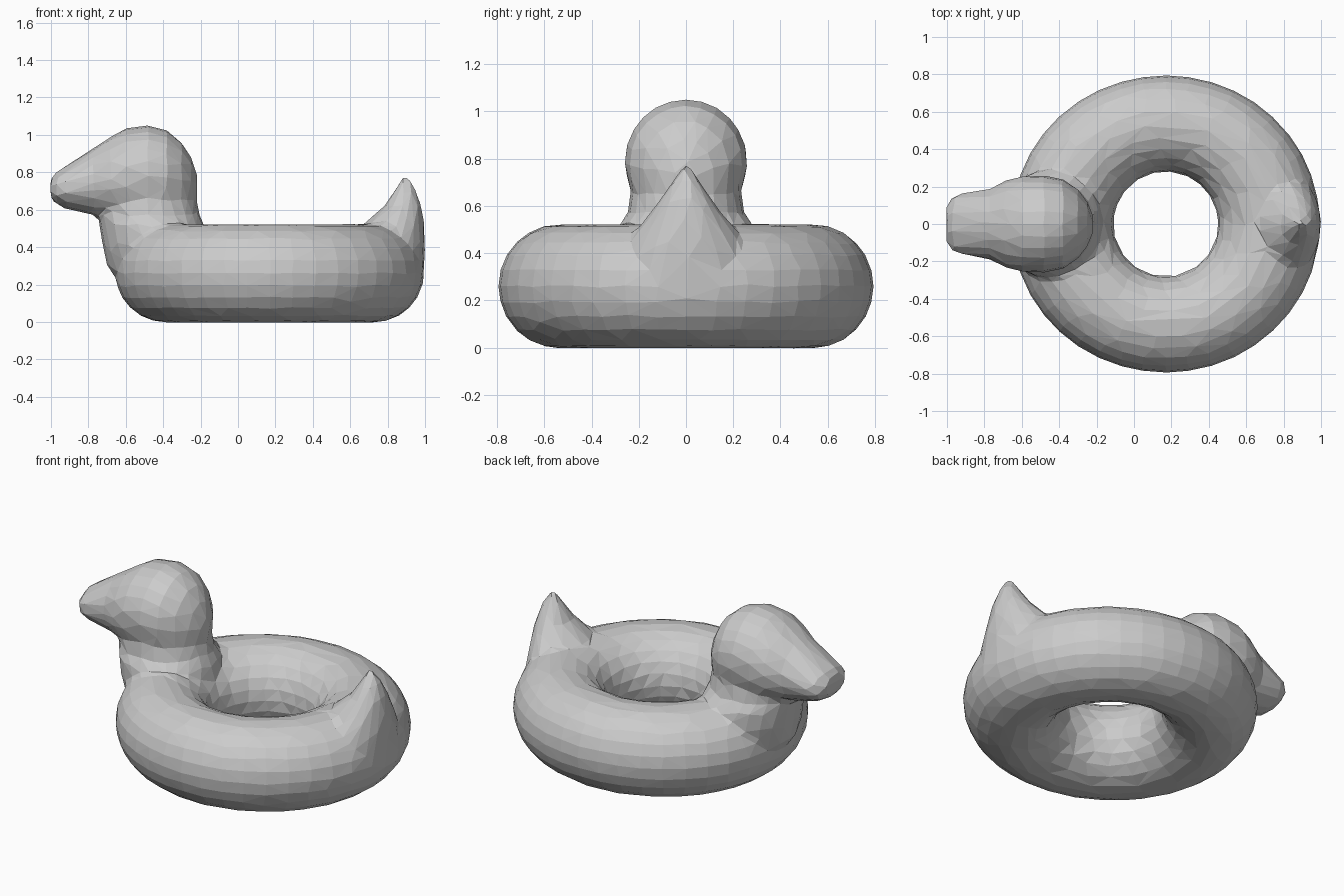
import bpy, bmesh
from math import sin, cos, tau
from mathutils import Vector

cube = bpy.data.objects.get("Cube")
if cube:
    bpy.data.objects.remove(cube)

grey = bpy.data.materials.new("pale grey vinyl")
grey.use_nodes = True
GREY = (0.6, 0.6, 0.6, 1)
grey.diffuse_color = GREY
grey.node_tree.nodes["Principled BSDF"].inputs["Base Color"].default_value = GREY


def skin(name, rings, closed=False):
    """Bridge equal point rings into one surface, capped unless closed."""
    bm = bmesh.new()
    loops = [[bm.verts.new(p) for p in ring] for ring in rings]
    pairs = list(zip(loops, loops[1:]))
    if closed:
        pairs.append((loops[-1], loops[0]))
    for a, b in pairs:
        for i in range(len(a)):
            j = (i + 1) % len(a)
            bm.faces.new((a[i], a[j], b[j], b[i]))
    if not closed:
        bm.faces.new(loops[0])
        bm.faces.new(loops[-1])
    bmesh.ops.recalc_face_normals(bm, faces=bm.faces)
    mesh = bpy.data.meshes.new(name)
    bm.to_mesh(mesh)
    bm.free()
    obj = bpy.data.objects.new(name, mesh)
    bpy.context.collection.objects.link(obj)
    return obj


def oval(centre, u, v, count=24):
    """Points of an ellipse with half axes u and v."""
    c, u, v = Vector(centre), Vector(u), Vector(v)
    return [c + u * cos(tau * i / count) + v * sin(tau * i / count)
            for i in range(count)]


def upright(sections):
    """Horizontal ovals from (z, back x, front x, half width)."""
    return [oval(((a + b) / 2, 0, z), ((b - a) / 2, 0, 0), (0, w, 0))
            for z, a, b, w in sections]


# Inflated ring, slightly longer than wide
def tube_section(angle):
    out = Vector((cos(angle), sin(angle), 0))
    inner, outer = 0.28, 0.795 + 0.03 * cos(angle) ** 2
    centre = Vector((0.17, 0, 0.26)) + out * (inner + outer) / 2
    return oval(centre, out * (outer - inner) / 2, (0, 0, 0.263))


ring = skin("swim_ring", [tube_section(tau * k / 40) for k in range(40)], True)

# Neck flowing into the chest
neck = skin("neck", upright([
    (0.16, -0.60, -0.25, 0.18), (0.30, -0.70, -0.19, 0.25),
    (0.42, -0.725, -0.165, 0.29), (0.52, -0.74, -0.18, 0.285),
    (0.57, -0.75, -0.205, 0.245), (0.64, -0.76, -0.22, 0.235),
    (0.75, -0.72, -0.22, 0.24)]))

# Head and bill, skinned from the bill tip to the nape: x, low z, high z, half width
head = skin("head", [
    oval((x, 0, (lo + hi) / 2), (0, w, 0), (0, 0, (hi - lo) / 2))
    for x, lo, hi, w in [
        (-1.005, 0.67, 0.76, 0.09), (-0.975, 0.63, 0.80, 0.145),
        (-0.92, 0.605, 0.835, 0.165), (-0.77, 0.57, 0.93, 0.19),
        (-0.68, 0.55, 0.99, 0.235), (-0.60, 0.53, 1.035, 0.258),
        (-0.48, 0.52, 1.052, 0.26), (-0.38, 0.53, 1.025, 0.24),
        (-0.30, 0.56, 0.96, 0.185), (-0.25, 0.60, 0.88, 0.12),
        (-0.22, 0.65, 0.79, 0.05)]])

# Upturned tail
tail = skin("tail", upright([
    (0.28, 0.70, 0.995, 0.28), (0.42, 0.65, 1.0, 0.25),
    (0.50, 0.65, 0.997, 0.21), (0.55, 0.70, 0.992, 0.165),
    (0.62, 0.785, 0.98, 0.115), (0.70, 0.835, 0.955, 0.06),
    (0.76, 0.865, 0.92, 0.022), (0.772, 0.88, 0.90, 0.01)]))

# Fuse the parts into one faceted skin
bpy.ops.object.select_all(action='DESELECT')
for part in (ring, neck, head, tail):
    part.select_set(True)
bpy.context.view_layer.objects.active = ring
bpy.ops.object.join()
body = bpy.context.object
body.name = "duck_swim_ring"
body.data.materials.clear()
body.data.materials.append(grey)

remesh = body.modifiers.new("fuse", 'REMESH')
remesh.mode = 'VOXEL'
remesh.voxel_size = 0.022
soften = body.modifiers.new("soften", 'SMOOTH')
soften.factor = 0.5
soften.iterations = 2
facets = body.modifiers.new("facets", 'DECIMATE')
facets.ratio = 0.04
for modifier in ("fuse", "soften", "facets"):
    bpy.ops.object.modifier_apply(modifier=modifier)
bpy.ops.object.shade_flat()
